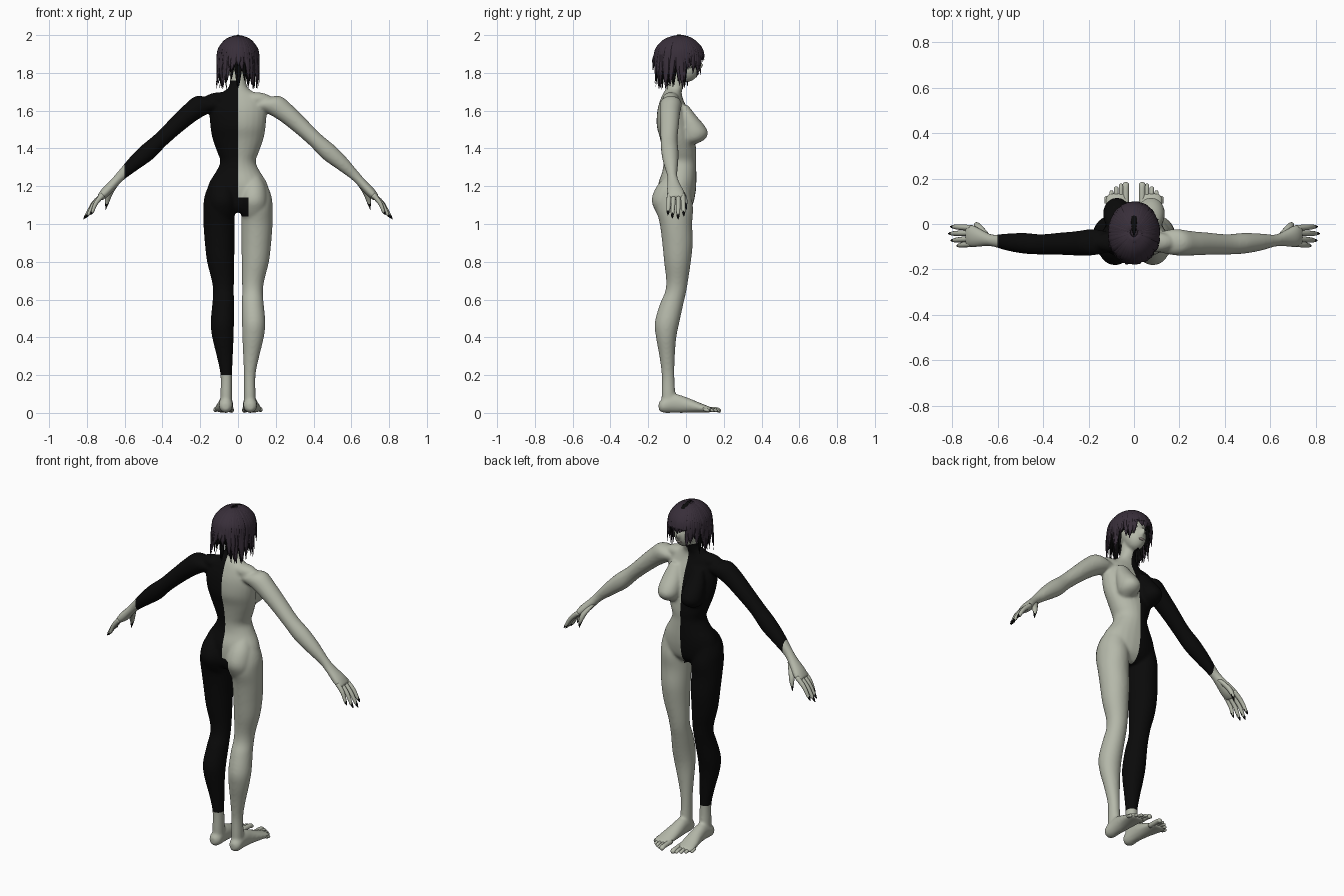
import bpy, bmesh, math, random
from mathutils import Vector, Matrix

random.seed(4)
if "Cube" in bpy.data.objects:
    bpy.data.objects.remove(bpy.data.objects["Cube"])


def material(name, rgb):
    m = bpy.data.materials.new(name)
    m.use_nodes = True
    m.diffuse_color = (*rgb, 1)
    bsdf = m.node_tree.nodes["Principled BSDF"]
    bsdf.inputs["Base Color"].default_value = (*rgb, 1)
    bsdf.inputs["Roughness"].default_value = 0.7
    return m


skin = material("pale skin", (0.46, 0.48, 0.40))
black = material("black", (0.003, 0.003, 0.003))
purple = material("dark purple hair", (0.04, 0.028, 0.042))
lip = material("lip grey", (0.27, 0.23, 0.21))

X, Y, Z = Vector((1, 0, 0)), Vector((0, 1, 0)), Vector((0, 0, 1))


def smooth_rows(rows, steps):
    """Catmull-Rom interpolation through station rows."""
    pts = [Vector(r) for r in rows]
    pad = [pts[0]] + pts + [pts[-1]]
    out = []
    for a, b, c, d in zip(pad, pad[1:], pad[2:], pad[3:]):
        for i in range(steps):
            t = i / steps
            out.append(0.5 * (2 * b + (c - a) * t + (2 * a - 5 * b + 4 * c - d) * t ** 2
                              + (3 * b - a - 3 * c + d) * t ** 3))
    return out + [pts[-1]]


def tube(bm, rows, u, v, side=1, sides=24, steps=4):
    """Loft of ellipses; each row is x, y, z, radius along u, radius along v."""
    rings = []
    for x, y, z, ru, rv in smooth_rows(rows, steps):
        ring = []
        for k in range(sides):
            a = math.tau * k / sides
            p = Vector((x, y, z)) + u * ru * math.cos(a) + v * rv * math.sin(a)
            ring.append(bm.verts.new((p.x * side, p.y, p.z)))
        rings.append(ring)
    faces = [bm.faces.new(rings[0]), bm.faces.new(rings[-1])]
    for r, q in zip(rings, rings[1:]):
        for k in range(sides):
            n = (k + 1) % sides
            faces.append(bm.faces.new((r[k], r[n], q[n], q[k])))
    bmesh.ops.recalc_face_normals(bm, faces=faces)


def ball(bm, centre, radii):
    m = Matrix.Translation(centre) @ Matrix.Diagonal((*radii, 1))
    bmesh.ops.create_uvsphere(bm, u_segments=24, v_segments=16, radius=1, matrix=m)


def finish(bm, name, mats):
    me = bpy.data.meshes.new(name)
    bm.to_mesh(me)
    bm.free()
    for m in mats:
        me.materials.append(m)
    me.shade_smooth()
    ob = bpy.data.objects.new(name, me)
    bpy.context.scene.collection.objects.link(ob)
    return ob


# Torso and neck: z, y, half width, half depth
TORSO = [(1.06, -.06, .10, .06), (1.10, -.055, .16, .09), (1.16, -.05, .167, .10),
         (1.22, -.045, .152, .10), (1.28, -.035, .115, .09), (1.33, -.033, .094, .087),
         (1.38, -.035, .11, .09), (1.45, -.045, .135, .092), (1.52, -.06, .147, .095),
         (1.60, -.07, .15, .082), (1.66, -.075, .13, .06), (1.70, -.07, .08, .047),
         (1.73, -.055, .047, .043), (1.80, -.04, .042, .044)]
# Leg: z, x, y, half width, half depth
LEG = [(1.25, .08, -.05, .03, .04), (1.2, .09, -.055, .066, .075), (1.14, .097, -.06, .082, .09),
       (1.08, .10, -.06, .083, .098), (1.0, .10, -.053, .083, .086), (.9, .097, -.045, .079, .081),
       (.8, .092, -.045, .072, .071), (.7, .08, -.047, .059, .058), (.64, .077, -.055, .055, .056),
       (.58, .078, -.075, .058, .062), (.48, .083, -.10, .062, .065), (.4, .08, -.105, .057, .054),
       (.3, .07, -.10, .043, .041), (.2, .062, -.095, .031, .034), (.1, .062, -.093, .031, .037),
       (.04, .062, -.09, .032, .04)]
# Foot: y, x, z, half width, half height
FOOT = [(-.145, .065, .035, .015, .02), (-.123, .065, .038, .035, .037), (-.06, .064, .05, .036, .05),
        (0, .066, .042, .041, .042), (.06, .072, .03, .048, .029), (.11, .075, .02, .051, .019),
        (.135, .072, .016, .043, .014)]
# Arm and palm: x, y, z, radius along y, radius across
ARM = [(.11, -.08, 1.635, .045, .045), (.18, -.08, 1.635, .058, .06), (.25, -.085, 1.59, .054, .053),
       (.33, -.087, 1.52, .049, .046), (.41, -.09, 1.445, .045, .042), (.48, -.085, 1.38, .046, .047),
       (.55, -.08, 1.32, .039, .039), (.62, -.073, 1.255, .027, .027), (.66, -.065, 1.212, .034, .025),
       (.705, -.055, 1.165, .049, .026), (.735, -.052, 1.135, .048, .017)]
# Chest and glute volumes: z, y, half width, half depth
CHEST = [(1.63, -.01, .03, .02), (1.57, .012, .05, .045), (1.52, .035, .059, .064),
         (1.48, .047, .061, .07), (1.445, .04, .05, .056), (1.42, .025, .02, .02)]
GLUTE = [(1.26, -.07, .03, .03), (1.2, -.085, .063, .07), (1.13, -.10, .074, .082),
         (1.07, -.093, .07, .07), (1.01, -.075, .05, .05)]
ACROSS = (X + Z).normalized()

bm = bmesh.new()
tube(bm, [(0, y, z, a, b) for z, y, a, b in TORSO], X, Y)
ball(bm, (0, -.03, 1.89), (.078, .095, .095))      # skull
ball(bm, (0, .01, 1.83), (.057, .062, .077))       # jaw
ball(bm, (0, .070, 1.84), (.013, .022, .023))      # nose
for s in (1, -1):
    tube(bm, [(x, y, z, a, b) for z, x, y, a, b in LEG], X, Y, s)
    tube(bm, [(x, y, z, a, b) for y, x, z, a, b in FOOT], X, Z, s)
    tube(bm, ARM, Y, ACROSS, s)
    tube(bm, [(.075, y, z, a, b) for z, y, a, b in CHEST], X, Y, s)
    tube(bm, [(.083, y, z, a, b) for z, y, a, b in GLUTE], X, Y, s)
    ball(bm, (s * .09, -.08, 1.66), (.09, .045, .038))      # shoulder slope
body = finish(bm, "body", [skin, black])

# Fuse the parts into one smooth skin
fuse = body.modifiers.new("fuse", "REMESH")
fuse.mode = "VOXEL"
fuse.voxel_size = 0.0065
relax = body.modifiers.new("relax", "SMOOTH")
relax.factor = 0.5
relax.iterations = 14
graph = bpy.context.evaluated_depsgraph_get()
fused = bpy.data.meshes.new_from_object(body.evaluated_get(graph))
body.modifiers.clear()
fused.materials.clear()
for m in (skin, black):
    fused.materials.append(m)
body.data = fused

# Cut clean colour borders, then paint one half black
bm = bmesh.new()
bm.from_mesh(fused)
for point, axis in ((0, X), (-.6, X), (.055, X), (.2, Z), (1.04, Z), (1.14, Z), (1.76, Z)):
    geom = bm.verts[:] + bm.edges[:] + bm.faces[:]
    bmesh.ops.bisect_plane(bm, geom=geom, plane_co=axis * point, plane_no=axis, dist=1e-5)
for f in bm.faces:
    c = f.calc_center_median()
    half = -.6 < c.x < 0 and .2 < c.z < 1.76
    patch = 0 <= c.x < .055 and 1.04 < c.z < 1.14 and c.y < -.02
    f.material_index = int(half or patch)
    f.smooth = True
bm.to_mesh(fused)
bm.free()

# Fingers, nails and toes
FINGERS = [(-.088, -.095, .775, 1.06), (-.065, -.072, .798, 1.045),
           (-.04, -.042, .808, 1.04), (-.017, -.012, .80, 1.055)]
for s, label in ((1, "left"), (-1, "right")):
    fingers, nails, toes = bmesh.new(), bmesh.new(), bmesh.new()
    for y0, y1, x1, z1 in FINGERS:
        a, b = Vector((.715, y0, 1.155)), Vector((x1, y1, z1))
        mid = a.lerp(b, .5) + ACROSS * .008
        tube(fingers, [(*a, .013, .014), (*mid, .012, .012), (*a.lerp(b, .92), .009, .009),
                       (*b, .003, .003)], Y, ACROSS, s, 12)
        tip = b + (b - mid) * .25
        tube(nails, [(*a.lerp(b, .84), .006, .0105), (*b, .007, .007), (*tip, .001, .001)],
             Y, ACROSS, s, 10)
    tube(fingers, [(.65, -.055, 1.21, .017, .018), (.68, -.02, 1.16, .017, .017),
                   (.692, -.003, 1.12, .011, .012), (.697, 0, 1.095, .004, .004)], Y, X, s, 12)
    tube(nails, [(.693, -.002, 1.115, .007, .012), (.697, 0, 1.095, .006, .006),
                 (.70, .002, 1.075, .001, .001)], Y, X, s, 10)
    for i in range(5):
        x, end, r = .036 + .021 * i, .184 - .003 * i * (i + 1), (.014 if i == 0 else .0095)
        tube(toes, [(x, .09, .02, r, r), (x, end - .03, .018, r, r * .9),
                    (x, end - .008, .013, r, r * .9), (x, end, .012, r * .4, r * .4)], X, Z, s, 12)
    finish(fingers, label + "_fingers", [skin])
    finish(nails, label + "_nails", [black])
    finish(toes, label + "_toes", [skin])

# Eyes and mouth
bm = bmesh.new()
for s in (1, -1):
    ball(bm, (s * .03, .052, 1.872), (.013, .007, .006))
finish(bm, "eyes", [black])
bm = bmesh.new()
ball(bm, (0, .063, 1.797), (.019, .006, .007))
finish(bm, "mouth", [lip])

# Hair cap, open over the face
HEAD, CAP = Vector((0, -.037, 1.882)), Vector((.106, .127, .110))
bm = bmesh.new()
ball(bm, HEAD, CAP)
hidden = [f for f in bm.faces if f.calc_center_median().z < 1.85
          or (f.calc_center_median().y > 0 and f.calc_center_median().z < 1.91)]
bmesh.ops.delete(bm, geom=hidden, context="FACES")
finish(bm, "hair_cap", [purple])


def lock(bm, angle, low, width, grow, thick, flare):
    """Tapered strand from the crown over the cap, hanging down to height low."""
    out = Vector((math.sin(angle), math.cos(angle), 0))
    across = Vector((out.y, -out.x, 0))
    rows = []
    for polar, w in ((.15, .4), (.6, .8), (1.1, 1), (1.5, 1)):
        p = Vector((out.x * CAP.x * math.sin(polar), out.y * CAP.y * math.sin(polar),
                    CAP.z * math.cos(polar))) * grow + HEAD
        rows.append((*p, width * w, thick))
    edge = Vector(rows[-1][:3])
    sway = across * random.uniform(-.014, .014)
    for t, w in ((.5, .8), (1, .06)):
        p = edge + sway * t + out * (flare + random.uniform(-.008, .008)) * t
        p.z = edge.z + (low - edge.z) * t
        rows.append((*p, width * w, thick * w))
    tube(bm, rows, across, (out + Z).normalized(), 1, 6, 3)


def ragged_end(turn, outer):
    """Strand end height: fringe in front, longer at the sides and back."""
    if turn < .55:
        return random.uniform(1.85, 1.89)
    if outer and (1.1 < turn < 1.35 or turn > 2.75):
        return random.uniform(1.80, 1.84)     # gaps that show the dark layer
    if turn < 1.1:
        return random.uniform(1.77, 1.83)
    return random.uniform(1.71, 1.77)


for name, mat, count, grow, width in (("outer_hair", purple, 54, 1.04, .016),
                                      ("inner_hair", black, 40, .93, .015)):
    bm = bmesh.new()
    for i in range(count):
        angle = math.tau * (i + random.uniform(-.3, .3)) / count
        turn = min(angle % math.tau, math.tau - angle % math.tau)
        if mat is purple or turn > .75:
            flare = .008 if mat is purple and turn > 1.8 else 0
            lock(bm, angle, ragged_end(turn, mat is purple), width, grow, .005, flare)
    finish(bm, name, [mat])

# Dark parting on the crown
bm = bmesh.new()
rows = []
for y, w in ((-.05, .003), (-.02, .010), (.02, .015), (.05, .013), (.078, .004)):
    lift = math.sqrt(1 - ((y - HEAD.y) / CAP.y) ** 2)
    rows.append((0, y, HEAD.z + CAP.z * lift * 1.04 + .002, w, .004))
tube(bm, rows, X, Z, 1, 8)
finish(bm, "hair_parting", [black])
